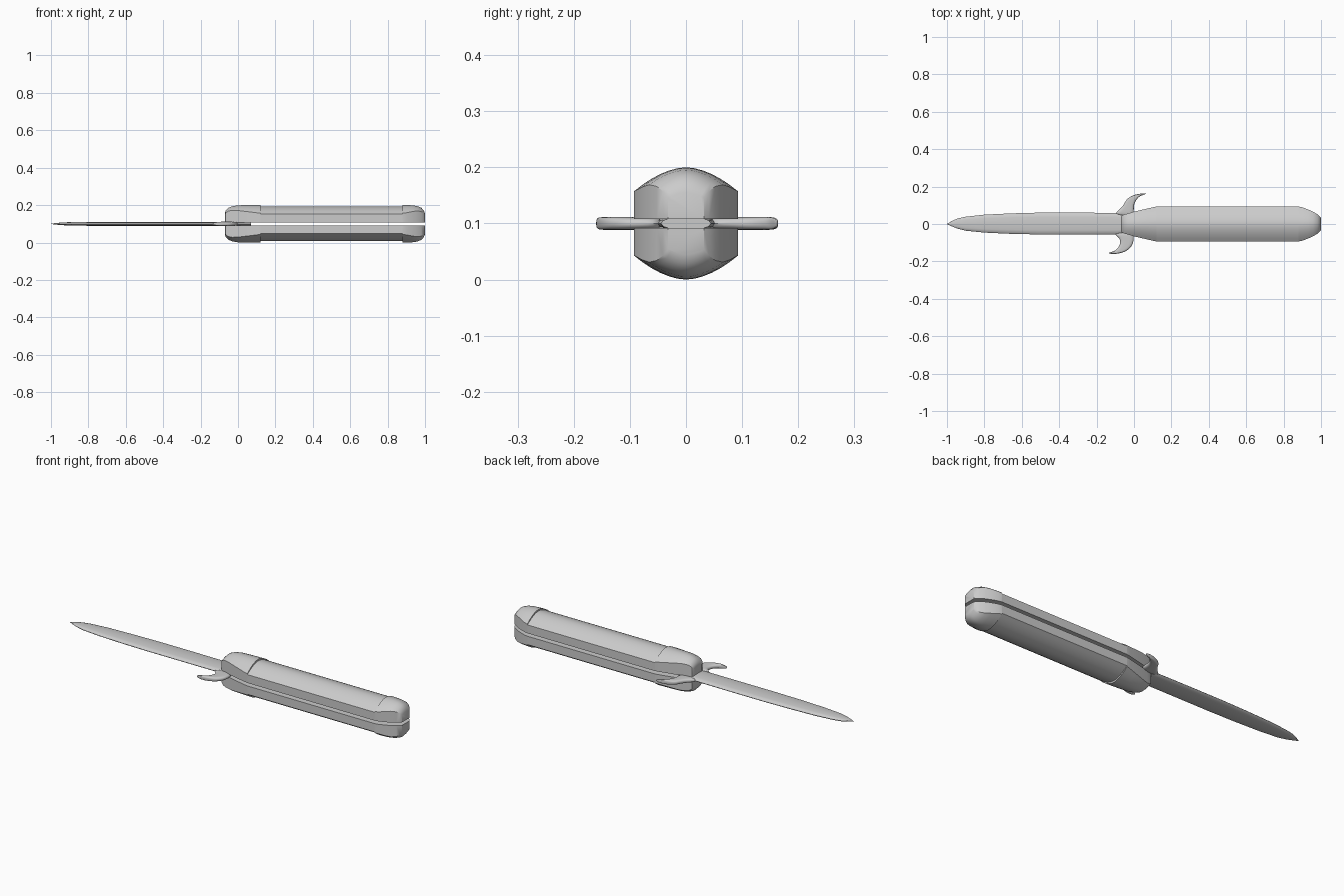
import bpy, bmesh, math
from mathutils import Vector

MID = 0.1  # height of the blade plane


def loft(name, rings, angle=35):
    """Skin closed rings of equal length, cap both ends."""
    bm = bmesh.new()
    vs = [[bm.verts.new(p) for p in r] for r in rings]
    n = len(rings[0])
    for a, b in zip(vs, vs[1:]):
        for i in range(n):
            j = (i + 1) % n
            bm.faces.new((a[i], a[j], b[j], b[i]))
    bm.faces.new(vs[0][::-1])
    bm.faces.new(vs[-1])
    bmesh.ops.recalc_face_normals(bm, faces=bm.faces)
    me = bpy.data.meshes.new(name)
    bm.to_mesh(me)
    bm.free()
    ob = bpy.data.objects.new(name, me)
    ob.location.z = MID
    bpy.context.collection.objects.link(ob)
    bpy.ops.object.select_all(action='DESELECT')
    ob.select_set(True)
    bpy.context.view_layer.objects.active = ob
    bpy.ops.object.shade_smooth_by_angle(angle=math.radians(angle))
    return ob


def flat_rings(stations, section):
    """Rings spanning two outline points; section is (fraction, thickness) pairs."""
    rings = []
    for p, q, t in stations:
        p, q = Vector((*p, 0)), Vector((*q, 0))
        rings.append([p.lerp(q, f) + Vector((0, 0, s * t)) for f, s in section])
    return rings


# Handle scales: x, half width, top height, side height (above blade plane)
handle = [(-0.070, 0.036, 0.055, 0.046), (-0.066, 0.044, 0.071, 0.058),
          (-0.052, 0.051, 0.085, 0.068), (-0.03, 0.057, 0.094, 0.072),
          (0.00, 0.066, 0.099, 0.071), (0.06, 0.080, 0.100, 0.064),
          (0.10, 0.089, 0.100, 0.059), (0.12, 0.093, 0.100, 0.057),
          (0.121, 0.093, 0.092, 0.053), (0.879, 0.093, 0.092, 0.053),
          (0.88, 0.093, 0.100, 0.057), (0.90, 0.089, 0.100, 0.059),
          (0.93, 0.078, 0.099, 0.065), (0.957, 0.066, 0.095, 0.069),
          (0.98, 0.052, 0.086, 0.066), (0.993, 0.041, 0.072, 0.057),
          (1.00, 0.032, 0.055, 0.046)]
GAP = 0.008
rings = []
for x, w, top, side in handle:
    ring = [(x, -w, GAP)]
    for i in range(13):
        u = -1 + i / 6
        ring.append((x, u * w, side + (top - side) * (1 - abs(u) ** 1.8)))
    ring.append((x, w, GAP))
    rings.append(ring)
scales = loft("handle_scales", rings)
mir = scales.modifiers.new("Mirror", 'MIRROR')
mir.use_axis = (False, False, True)
mir.use_mirror_merge = False

# Blade with tang
blade_out = [(-1.0, 0.001, -0.001, .001), (-0.975, 0.015, -0.012, .004),
             (-0.945, 0.029, -0.024, .007), (-0.9, 0.039, -0.036, .009),
             (-0.8, 0.050, -0.046, .0105), (-0.65, 0.057, -0.053, .011),
             (-0.5, 0.061, -0.056, .011), (-0.3, 0.061, -0.056, .011),
             (-0.09, 0.059, -0.056, .011), (0.07, 0.045, -0.045, .011)]
lens = [(0, 0), (.06, .55), (.2, .85), (.5, 1), (.8, .85), (.94, .55),
        (1, 0), (.94, -.55), (.8, -.85), (.5, -1), (.2, -.85), (.06, -.55)]
loft("blade", flat_rings([((x, a), (x, b), t) for x, a, b, t in blade_out], lens))

# Curved guard horns
T = 0.0115
upper = [((-.115, .050), (.0, .035), T), ((-.08, .074), (.0, .080), T),
         ((-.054, .105), (.0, .105), T), ((-.040, .135), (.012, .127), T),
         ((-.010, .153), (.026, .145), T), ((.030, .163), (.042, .153), T * .9),
         ((.065, .165), (.065, .161), T * .5)]
lower = [((-.12, -.050), (.0, -.035), T), ((-.08, -.070), (.0, -.080), T),
         ((-.073, -.097), (-.004, -.108), T), ((-.081, -.122), (-.028, -.140), T),
         ((-.096, -.139), (-.066, -.155), T), ((-.113, -.148), (-.103, -.162), T * .9),
         ((-.137, -.153), (-.137, -.158), T * .5)]
rounded = [(0, 0), (.05, .7), (.2, 1), (.5, 1), (.8, 1), (.95, .7),
           (1, 0), (.95, -.7), (.8, -1), (.5, -1), (.2, -1), (.05, -.7)]
for name, st in (("guard_upper", upper), ("guard_lower", lower)):
    horn = loft(name, flat_rings(st, rounded), 60)
    sub = horn.modifiers.new("Subdivision", 'SUBSURF')
    sub.levels = sub.render_levels = 2
